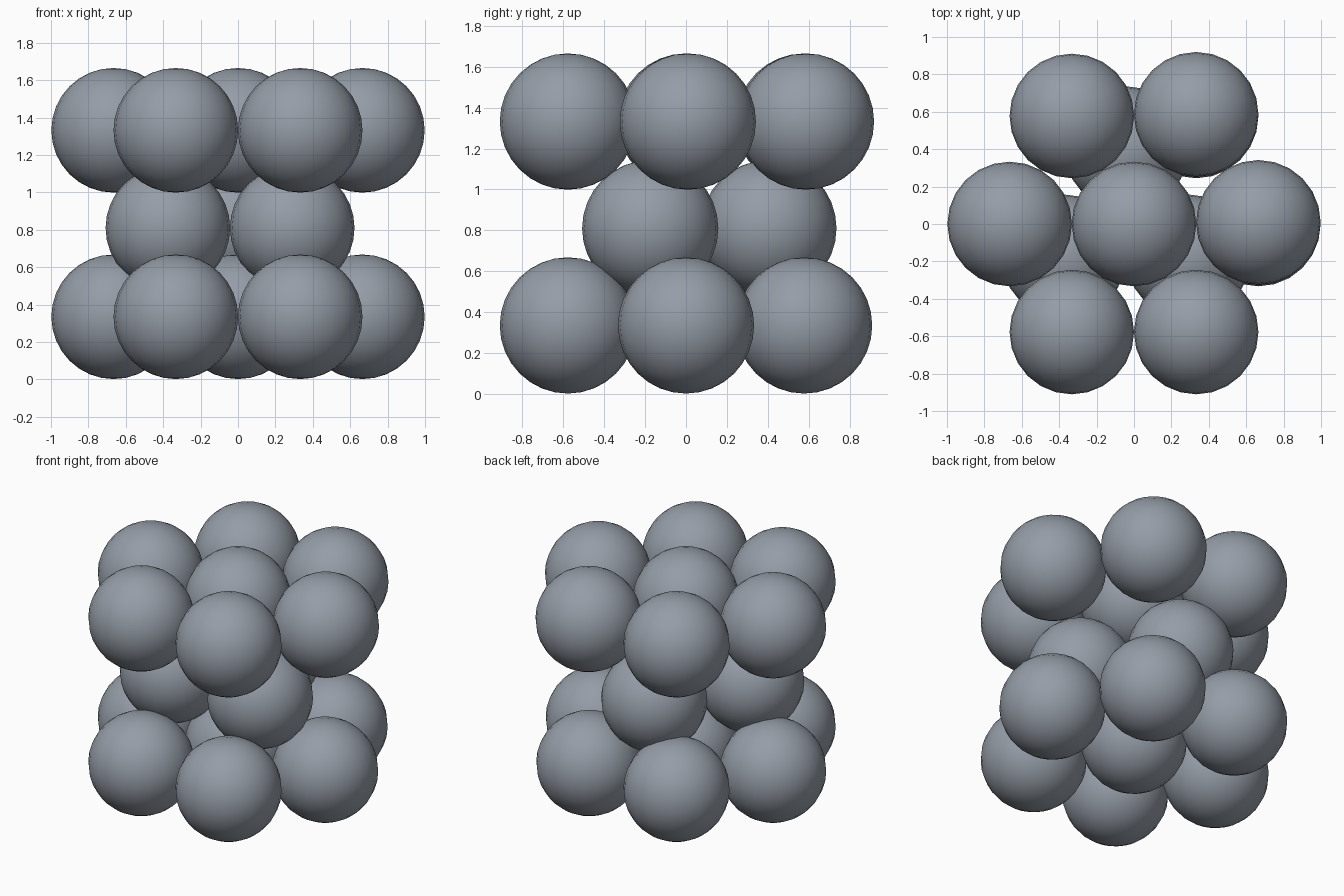
import bpy
import math

if "Cube" in bpy.data.objects:
    bpy.data.objects.remove(bpy.data.objects["Cube"])

RADIUS = 0.333
LOW, MID, HIGH = 0.335, 0.81, 1.332

grey = bpy.data.materials.new("slate grey")
grey.diffuse_color = (0.30, 0.335, 0.385, 1)
grey.use_nodes = True
grey.node_tree.nodes["Principled BSDF"].inputs["Base Color"].default_value = grey.diffuse_color


def ball(name, x, y, z):
    bpy.ops.mesh.primitive_uv_sphere_add(segments=24, ring_count=16, radius=RADIUS, location=(x, y, z))
    ob = bpy.context.object
    ob.name = name
    ob.data.materials.append(grey)
    bpy.ops.object.shade_smooth()


# Hexagonal bottom and top layers: one centre ball ringed by six
for layer, z in (("bottom", LOW), ("top", HIGH)):
    ball(f"{layer}_centre_ball", 0, 0, z)
    for i in range(6):
        a = math.radians(60 * i)
        # the top layer's right-hand balls sit very slightly further back
        dy = 0.009 if layer == "top" and i in (0, 1) else 0
        ball(f"{layer}_ring_ball_{i + 1}", 0.665 * math.cos(a), 0.665 * math.sin(a) * 1.003 + dy, z)

# Three middle balls nested in the hollows
for i, (x, y) in enumerate(((-0.375, -0.175), (0.29, -0.175), (-0.04, 0.403))):
    ball(f"middle_ball_{i + 1}", x, y, MID)
